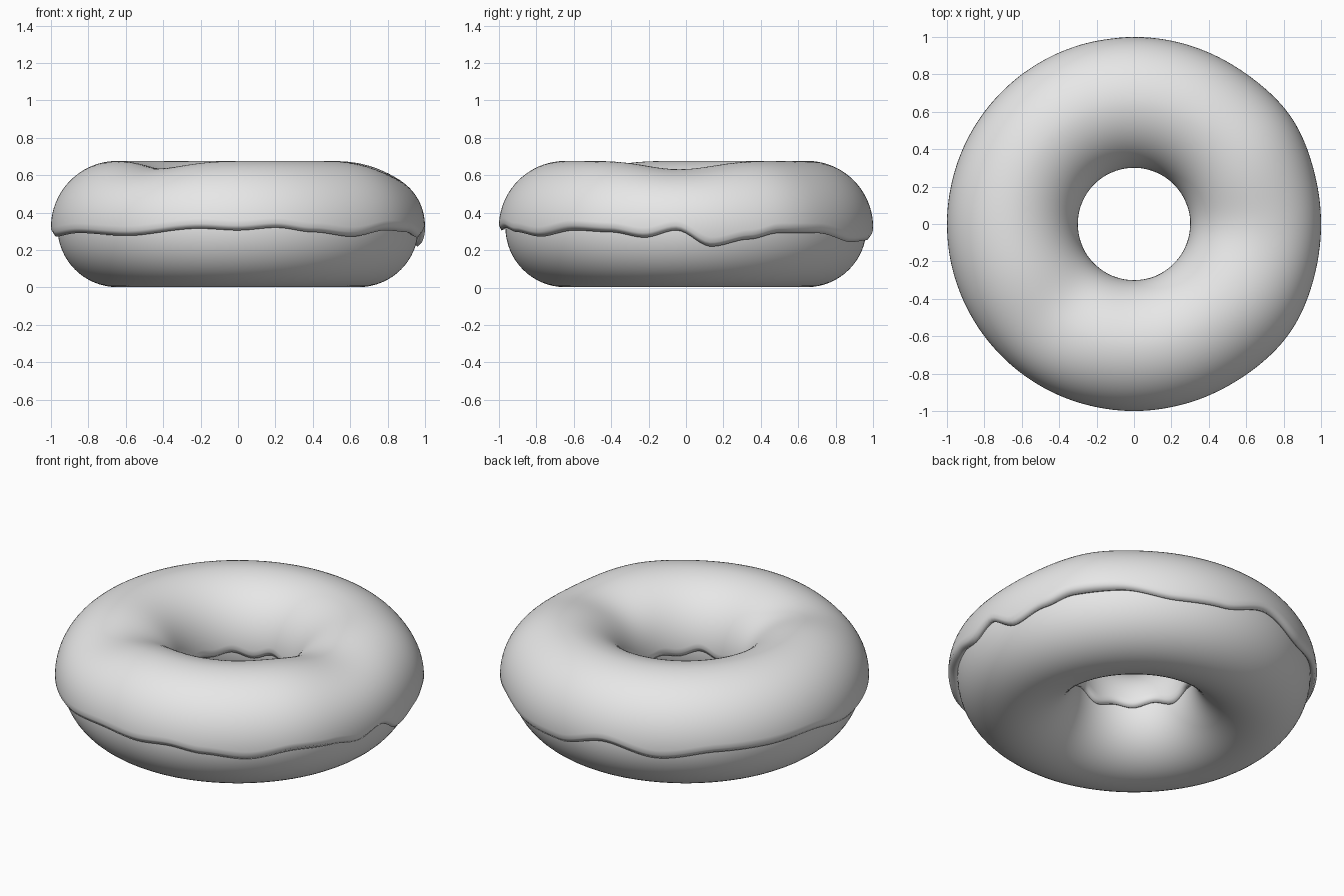
import bpy, bmesh, math

cube = bpy.data.objects.get("Cube")
if cube:
    bpy.data.objects.remove(cube, do_unlink=True)

MAJOR, MID = 0.645, 0.322     # ring radius and height of the section centre
DOUGH, ICING = 0.32, 0.355    # section radii
STEPS = 240

# Height of the icing's outer edge around the ring: (angle in degrees, z)
EDGE = [(-170, .27), (-149, .29), (-127, .275), (-102, .315), (-90, .305),
        (-78, .32), (-66, .295), (-52, .27), (-37, .305), (-24, .295),
        (-13, .265), (-3, .305), (8, .215), (20, .255), (30, .29),
        (45, .29), (64, .24), (80, .25), (98, .33), (116, .27),
        (135, .31), (151, .31), (168, .32)]


def gauss(angle, centre, width):
    d = (angle - centre + 180) % 360 - 180
    return math.exp(-(d / width) ** 2)


def edge_height(angle):
    """Eased interpolation around the closed edge."""
    points = EDGE + [(EDGE[0][0] + 360, EDGE[0][1])]
    angle = (angle - points[0][0]) % 360 + points[0][0]
    for (a0, z0), (a1, z1) in zip(points, points[1:]):
        if a0 <= angle <= a1:
            t = (angle - a0) / (a1 - a0)
            return z0 + (z1 - z0) * t * t * (3 - 2 * t)
    return points[0][1]


def ring_point(angle, phi, rho):
    """Point on the ring, with two shallow dents in its top."""
    dent = 0.045 * gauss(angle, -3, 22) + 0.04 * gauss(angle, -130, 20)
    r = MAJOR + rho * math.cos(phi)
    z = MID + rho * math.sin(phi) - dent * max(0, math.sin(phi)) ** 2
    a = math.radians(angle)
    return r * math.cos(a), r * math.sin(a), max(z, 0)


def dough_section(angle):
    n = 64
    return [ring_point(angle, math.tau * i / n, DOUGH) for i in range(n)]


def icing_section(angle):
    a = math.radians(angle)
    inner_z = 0.30 + 0.014 * math.sin(9 * a) + 0.01 * math.sin(5 * a + 1)
    outer = math.asin((edge_height(angle) - MID) / ICING)
    inner = math.pi - math.asin((inner_z - MID) / ICING)
    bulge = 0.016 * (gauss(angle, 34, 14) + gauss(angle, -35, 16))
    lip = [(.06, -.045), (.015, -.03), (0, -.014)]
    path = [(outer + d, ICING + h) for d, h in lip]
    n = 44
    for i in range(1, n):
        phi = outer + (inner - outer) * i / n
        c = math.cos(phi)
        path.append((phi, ICING + (bulge * c if c > 0 else 0.01 * c)))
    path += [(inner - d, ICING - .01 + h) for d, h in reversed(lip)]
    # close the underside within the dough
    path += [(inner + (outer - inner) * i / 24, 0.30) for i in range(1, 24)]
    return [ring_point(angle, *p) for p in path]


def build_ring(name, section, material):
    bm = bmesh.new()
    rows = [[bm.verts.new(p) for p in section(360 * i / STEPS - 180)]
            for i in range(STEPS)]
    for i, row in enumerate(rows):
        following = rows[(i + 1) % STEPS]
        for j in range(len(row)):
            k = (j + 1) % len(row)
            bm.faces.new((row[j], following[j], following[k], row[k]))
    bmesh.ops.recalc_face_normals(bm, faces=bm.faces)
    mesh = bpy.data.meshes.new(name)
    bm.to_mesh(mesh)
    bm.free()
    mesh.materials.append(material)
    mesh.shade_smooth()
    obj = bpy.data.objects.new(name, mesh)
    bpy.context.collection.objects.link(obj)
    return obj


grey = bpy.data.materials.new("plain light grey")
grey.use_nodes = True
colour = (0.8, 0.8, 0.8, 1)
grey.diffuse_color = colour
grey.node_tree.nodes["Principled BSDF"].inputs["Base Color"].default_value = colour

# Ring of dough and the icing draped over it
build_ring("dough_ring", dough_section, grey)
build_ring("icing", icing_section, grey)
